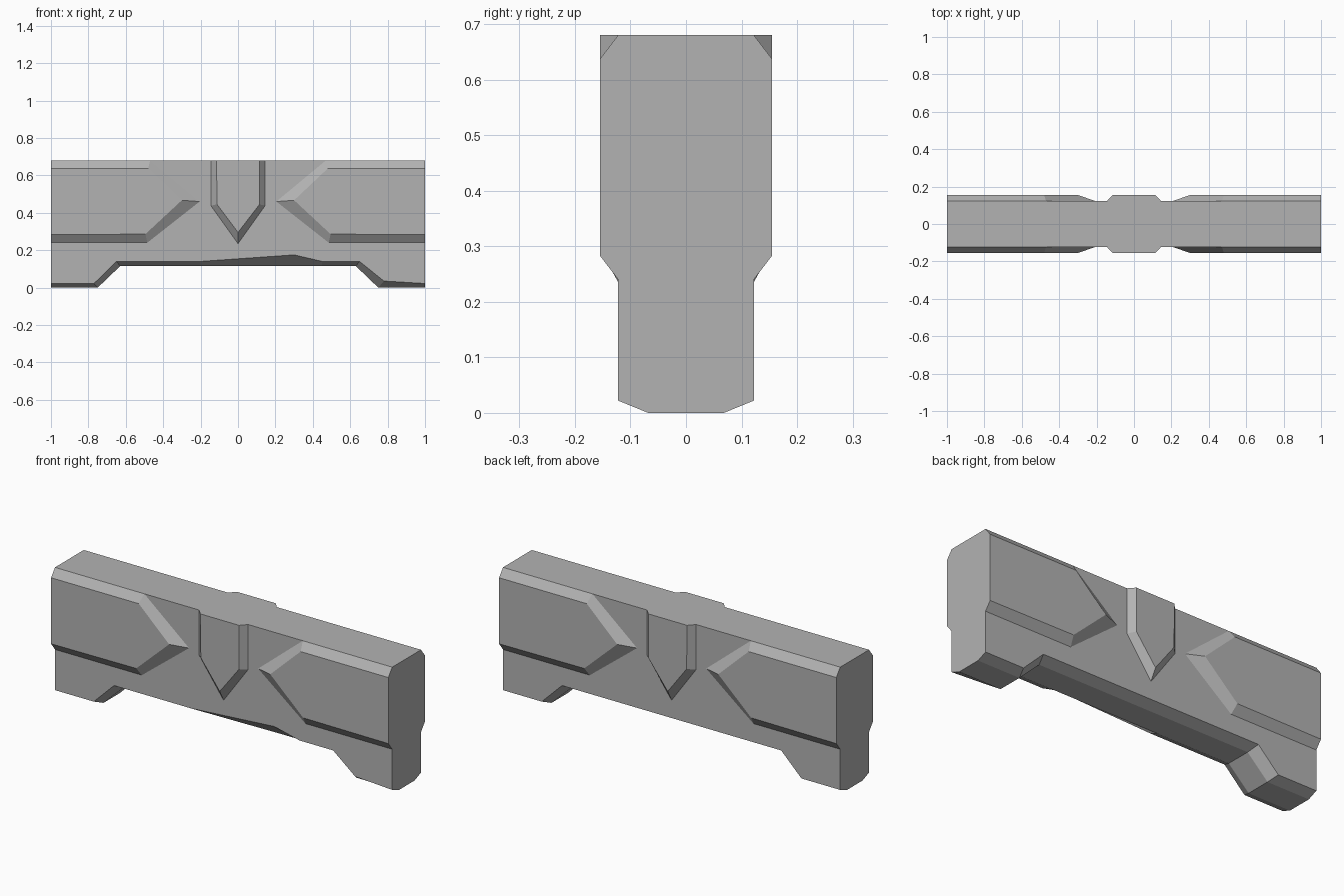
import bpy
import bmesh

if "Cube" in bpy.data.objects:
    bpy.data.objects.remove(bpy.data.objects["Cube"], do_unlink=True)

GREY = (0.45, 0.45, 0.45, 1)
concrete = bpy.data.materials.new("concrete_grey")
concrete.use_nodes = True
concrete.diffuse_color = GREY
concrete.node_tree.nodes["Principled BSDF"].inputs["Base Color"].default_value = GREY

FACE, RAISED, FOOT, TOP = 0.122, 0.155, 0.068, 0.68


def loft(name, sections, cap_start=True):
    """Join matching (y, outline) sections into a flat-shaded solid."""
    bm = bmesh.new()
    loops = [[bm.verts.new((x, y, z)) for x, z in outline] for y, outline in sections]
    for a, b in zip(loops, loops[1:]):
        for i in range(len(a)):
            j = (i + 1) % len(a)
            bm.faces.new((a[i], a[j], b[j], b[i]))
    if cap_start:
        bm.faces.new(loops[0])
    bm.faces.new(loops[-1])
    bmesh.ops.recalc_face_normals(bm, faces=bm.faces)
    mesh = bpy.data.meshes.new(name)
    bm.to_mesh(mesh)
    bm.free()
    mesh.materials.append(concrete)
    obj = bpy.data.objects.new(name, mesh)
    bpy.context.collection.objects.link(obj)
    return obj


def wall_outline(foot, knee_x, foot_x, arch, chip=None):
    """Wall silhouette with two feet and an arch; chip raises one arch point."""
    return [(-1, TOP), (-1, foot), (-foot_x, foot), (-knee_x, arch), (-0.2, arch),
            (0.3, chip or arch), (0.45, arch), (knee_x, arch), (foot_x, foot),
            (1, foot), (1, TOP)]


# Main wall with bevelled underside and a chipped front lower edge
inner = wall_outline(0, 0.63, 0.75, 0.115)
back = wall_outline(0.022, 0.65, 0.77, 0.14)
front = wall_outline(0.022, 0.65, 0.77, 0.14, 0.175)
front[8] = (0.78, 0.035)
loft("barrier_wall", [(-FACE, front), (-FOOT, inner), (FOOT, inner), (FACE, back)])

# Raised arrow panels and central shield on both faces
panel_base = [(1, TOP), (0.47, TOP), (0.205, 0.46), (0.485, 0.24), (1, 0.24)]
panel_top = [(1, 0.637), (0.48, 0.637), (0.3, 0.467), (0.495, 0.286), (1, 0.283)]
shield_base = [(-0.145, TOP), (-0.145, 0.438), (0, 0.235), (0.145, 0.438), (0.145, TOP)]
shield_top = [(-0.115, TOP), (-0.112, 0.445), (0, 0.295), (0.115, 0.445), (0.115, TOP)]


def flip(outline):
    return [(-x, z) for x, z in outline]


for side, sign in (("front", -1), ("back", 1)):
    low, high = sign * FACE, sign * RAISED
    loft(side + "_left_panel", [(low, panel_base), (high, panel_top)])
    loft(side + "_right_panel", [(low, flip(panel_base)), (high, flip(panel_top))])
    loft(side + "_shield", [(low, shield_base), (high, shield_top)])
